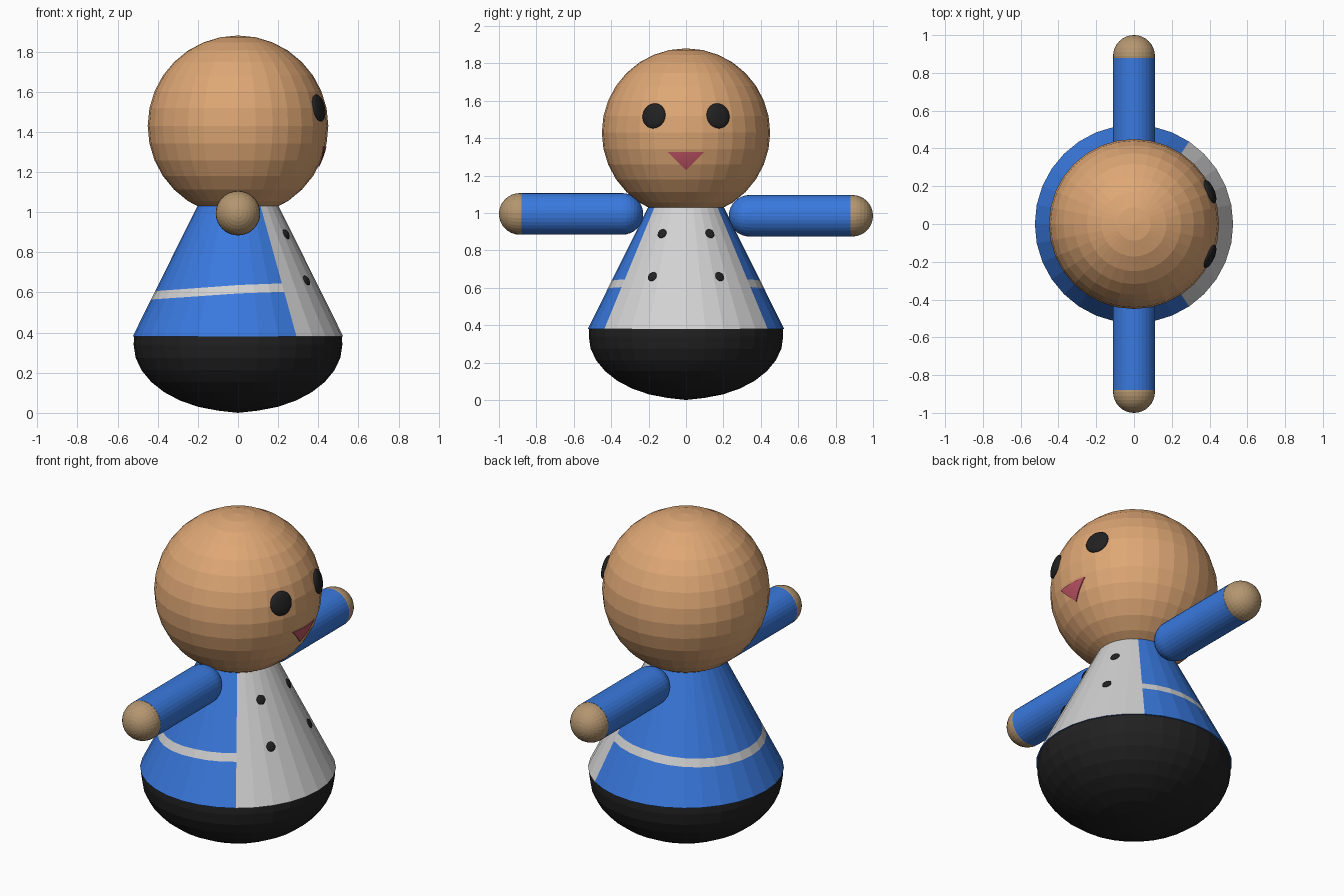
import bpy, bmesh, math
from mathutils import Vector, Matrix

if "Cube" in bpy.data.objects:
    bpy.data.objects.remove(bpy.data.objects["Cube"])


def srgb(r, g, b):
    f = lambda c: c / 12.92 if c <= 0.04045 else ((c + 0.055) / 1.055) ** 2.4
    return (f(r / 255), f(g / 255), f(b / 255), 1)


def material(name, rgb):
    m = bpy.data.materials.new(name)
    m.diffuse_color = srgb(*rgb)
    m.use_nodes = True
    m.node_tree.nodes["Principled BSDF"].inputs["Base Color"].default_value = m.diffuse_color
    return m


SKIN = material("skin", (222, 167, 117))
HAND = material("hand tan", (180, 150, 112))
BLUE = material("coat blue", (57, 121, 222))
WHITE = material("shirt white", (210, 210, 210))
BLACK = material("black", (33, 33, 33))
PINK = material("mouth pink", (190, 84, 100))

SEG = 32
HEAD_Z, HEAD_R = 1.43, 0.45
Z0, R0, Z1, R1 = 0.38, 0.525, 1.035, 0.2      # body cone: bottom and top


def finish(bm, name, *mats):
    bmesh.ops.recalc_face_normals(bm, faces=bm.faces)
    me = bpy.data.meshes.new(name)
    bm.to_mesh(me)
    bm.free()
    for m in mats:
        me.materials.append(m)
    ob = bpy.data.objects.new(name, me)
    bpy.context.collection.objects.link(ob)
    return ob


def ellipsoid(name, loc, radii, mat, normal=None, seg=SEG, rings=16):
    """Sphere scaled to radii; local z is turned to the normal."""
    bm = bmesh.new()
    rot = Matrix()
    if normal:
        rot = Vector(normal).to_track_quat('Z', 'Y').to_matrix().to_4x4()
    mtx = Matrix.Translation(loc) @ rot @ Matrix.Diagonal((*radii, 1))
    bmesh.ops.create_uvsphere(bm, u_segments=seg, v_segments=rings, radius=1, matrix=mtx)
    return finish(bm, name, mat)


def cone_r(z):
    return R0 + (R1 - R0) * (z - Z0) / (Z1 - Z0)


# head
ellipsoid("head", (0, 0, HEAD_Z), (HEAD_R,) * 3, SKIN)

# rounded base: lathed lower half of an ellipsoid with a short upright rim
bm = bmesh.new()
profile = [(0.52 * math.cos(a), 0.34 + 0.335 * math.sin(a))
           for a in (math.radians(-90 + 11.25 * i) for i in range(1, 9))]
profile.append((0.517, 0.385))
rings = [[bm.verts.new((r * math.cos(2 * math.pi * i / SEG), r * math.sin(2 * math.pi * i / SEG), z))
          for i in range(SEG)] for r, z in profile]
pole = bm.verts.new((0, 0, 0))
for i in range(SEG):
    j = (i + 1) % SEG
    bm.faces.new((pole, rings[0][j], rings[0][i]))
    for lo, hi in zip(rings, rings[1:]):
        bm.faces.new((lo[i], lo[j], hi[j], hi[i]))
bm.faces.new(rings[-1])
finish(bm, "base", BLACK)

# coat: cone with a white front panel and a stripe that dips towards the back
bm = bmesh.new()
cols = []
for i in range(SEG):
    a = 2 * math.pi * i / SEG
    c, s = math.cos(a), math.sin(a)
    low = 0.595 + (0.03 if c < 0 else 0.015) * c
    cols.append([bm.verts.new((cone_r(z) * c, cone_r(z) * s, z))
                 for z in (Z0, low, low + 0.042, Z1)])
for i in range(SEG):
    p, q = cols[i], cols[(i + 1) % SEG]
    front = i < 5 or i >= SEG - 5
    for k in range(3):
        f = bm.faces.new((p[k], q[k], q[k + 1], p[k + 1]))
        f.material_index = 1 if front or k == 1 else 0
bm.faces.new([c[0] for c in cols])
bm.faces.new([c[3] for c in cols])
finish(bm, "coat", BLUE, WHITE)

# arms and hands
for side, tag, z in ((-1, "right", 0.995), (1, "left", 0.985)):
    bm = bmesh.new()
    mtx = Matrix.Translation((0, side * 0.61, z)) @ Matrix.Rotation(math.pi / 2, 4, 'X')
    bmesh.ops.create_cone(bm, cap_ends=True, segments=SEG, radius1=0.111, radius2=0.111,
                          depth=0.54, matrix=mtx)
    finish(bm, tag + "_arm", BLUE)
    ellipsoid(tag + "_shoulder", (0, side * 0.34, z), (0.111,) * 3, BLUE, normal=(0, 1, 0))
    ellipsoid(tag + "_hand", (0, side * 0.889, z), (0.111,) * 3, HAND, normal=(0, 1, 0))

# eyes and coat buttons
slope = (R0 - R1) / (Z1 - Z0)
for side, tag in ((-1, "right"), (1, "left")):
    n = Vector((0.405, side * 0.173, 0.09)).normalized()
    ellipsoid(tag + "_eye", n * 0.445 + Vector((0, 0, HEAD_Z)), (0.066, 0.068, 0.022), BLACK, n)
    for row, y, z in (("upper", 0.128, 0.89), ("lower", 0.18, 0.66)):
        x = math.sqrt(cone_r(z) ** 2 - y * y)
        n = Vector((x, side * y, slope * cone_r(z)))
        ellipsoid(f"{tag}_{row}_button", (x, side * y, z), (0.026, 0.027, 0.01), BLACK, n, 16, 8)

# mouth: triangle wrapped onto the head
bm = bmesh.new()
bm.faces.new([bm.verts.new((0.42, y, z)) for y, z in ((-0.1, 1.327), (0, 1.228), (0.1, 1.327))])
bmesh.ops.subdivide_edges(bm, edges=bm.edges[:], cuts=7, use_grid_fill=True)
centre = Vector((0, 0, HEAD_Z))
for v in bm.verts:
    d = v.co - centre
    v.co.x = math.sqrt((HEAD_R + 0.003) ** 2 - d.y ** 2 - d.z ** 2)
bmesh.ops.solidify(bm, geom=bm.faces[:], thickness=0.005)
finish(bm, "mouth", PINK)
